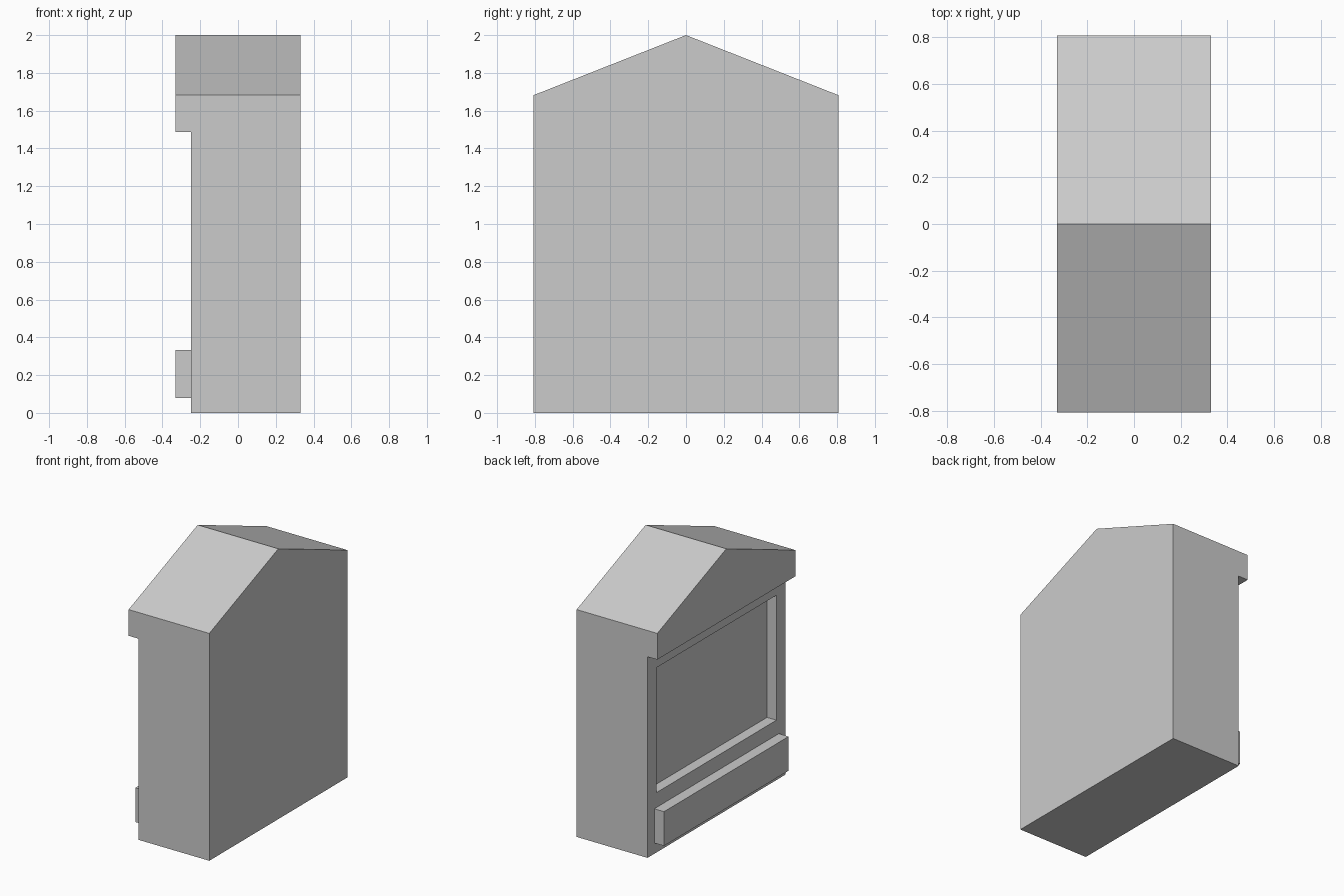
import bpy

if "Cube" in bpy.data.objects:
    bpy.data.objects.remove(bpy.data.objects["Cube"])

HALF_X, HALF_Y = 0.33, 0.807
FRONT = -0.25            # wall plane behind the overhang


def prism(name, profile, x0, x1):
    """Extrude a (y, z) profile along x."""
    n = len(profile)
    verts = [(x, y, z) for x in (x0, x1) for y, z in profile]
    faces = [tuple(reversed(range(n))), tuple(range(n, 2 * n))]
    faces += [(i, (i + 1) % n, (i + 1) % n + n, i + n) for i in range(n)]
    mesh = bpy.data.meshes.new(name)
    mesh.from_pydata(verts, [], faces)
    obj = bpy.data.objects.new(name, mesh)
    bpy.context.collection.objects.link(obj)
    return obj


def box(name, x0, x1, half_y, z0, z1):
    return prism(name, [(-half_y, z0), (half_y, z0), (half_y, z1), (-half_y, z1)], x0, x1)


def cut(target, cutter):
    mod = target.modifiers.new(cutter.name, 'BOOLEAN')
    mod.operation = 'DIFFERENCE'
    mod.solver = 'EXACT'
    mod.object = cutter
    bpy.context.view_layer.objects.active = target
    bpy.ops.object.modifier_apply(modifier=mod.name)
    bpy.data.objects.remove(cutter)


# Gabled body
body = prism("gabled_body", [(-HALF_Y, 0), (HALF_Y, 0), (HALF_Y, 1.682),
                             (0, 2.0), (-HALF_Y, 1.682)], -HALF_X, HALF_X)

# Step the wall back under the gable overhang
cut(body, box("overhang_cutter", -0.6, FRONT, 1.0, -0.2, 1.488))

# Recessed window panel
cut(body, box("window_cutter", -0.3, FRONT + 0.077, 0.70, 0.443, 1.367))

# Raised lower panel
box("lower_panel", -HALF_X, FRONT, 0.728, 0.08, 0.333)
